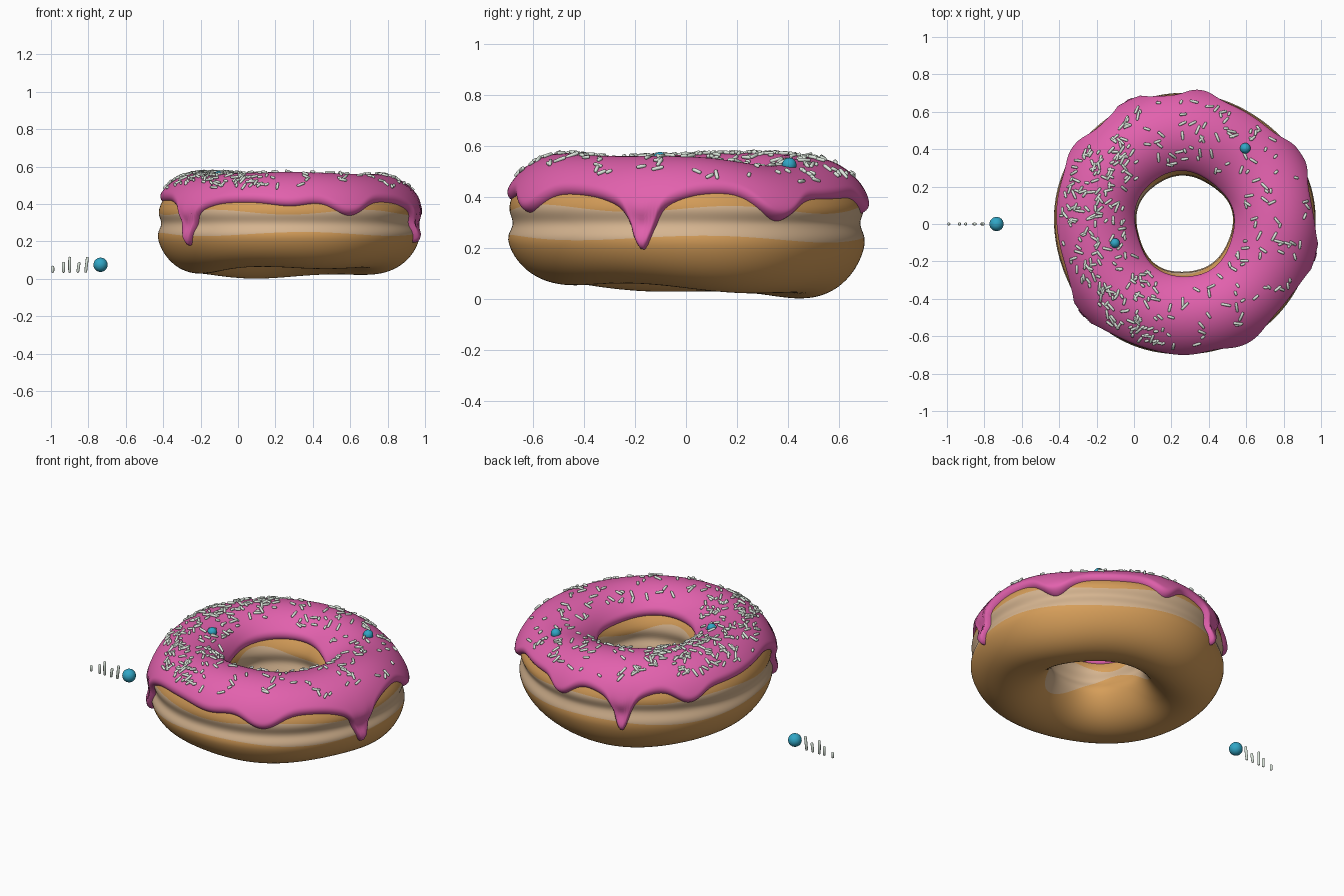
import bpy, bmesh, math, random
from math import sin, cos, asin, radians, degrees, pi, exp
from mathutils import Vector

random.seed(7)
if "Cube" in bpy.data.objects:
    bpy.data.objects.remove(bpy.data.objects["Cube"])

CENTRE_X, RING_R, MID_Z = 0.268, 0.478, 0.285
HALF_W, HALF_H = 0.23, 0.25


def material(name, rgb):
    m = bpy.data.materials.new(name)
    m.use_nodes = True
    m.diffuse_color = (*rgb, 1)
    m.node_tree.nodes["Principled BSDF"].inputs["Base Color"].default_value = (*rgb, 1)
    return m


icing_pink = material("icing pink", (0.76, 0.12, 0.42))
dough_gold = material("dough gold", (0.67, 0.34, 0.1))
dough_pale = material("dough pale", (0.67, 0.46, 0.28))
sprinkle_pale = material("sprinkle pale", (0.72, 0.8, 0.72))
pearl_blue = material("pearl blue", (0.03, 0.38, 0.56))


def bump(theta, centre, width):
    """Bell curve around an angle in degrees."""
    d = (degrees(theta) - centre + 180) % 360 - 180
    return exp(-(d / width) ** 2)


def ring_point(theta, phi, offset=0.0):
    """Point on the lumpy ring: theta runs round the hole, phi round the section."""
    w, h = HALF_W + offset, HALF_H + offset
    z = MID_Z + h * sin(phi)
    waist = 0.026 * exp(-((z - 0.295) / 0.045) ** 2)
    r = RING_R + cos(phi) * (w - waist)
    r += 0.004 * sin(3 * theta + 1) + 0.004 * sin(5 * theta)
    if sin(phi) < 0:
        z += sin(phi) * (0.026 * cos(theta - radians(105)) + 0.008 * sin(4 * theta))
    else:
        z += sin(phi) * (0.006 * sin(3 * theta) - 0.048 * bump(theta, 42, 30))
    return Vector((CENTRE_X + r * cos(theta), r * sin(theta), z))


def section_angle(z):
    """Outer section angle at a height."""
    return asin((z - MID_Z) / HALF_H)


# Icing drips: angle, lowest height, width in degrees
DRIPS = [(-14, 0.19, 5.5), (31, 0.30, 9), (83, 0.34, 7), (114, 0.19, 5.5),
         (145, 0.345, 8), (221, 0.17, 5.5), (272, 0.385, 12), (298, 0.33, 10)]


def icing_edge(theta):
    """Section angle at which the icing stops on the outside."""
    z = 0.415 + 0.008 * sin(4 * theta)
    for angle, low, width in DRIPS:
        shape = bump(theta, angle, width)
        if low < 0.25:
            shape = 0.7 * bump(theta, angle, width * 0.8) + 0.3 * bump(theta, angle, width * 2.2)
        z -= (0.415 - low) * shape
    return section_angle(z)


def finish(name, bm, mats):
    bmesh.ops.recalc_face_normals(bm, faces=bm.faces)
    mesh = bpy.data.meshes.new(name)
    bm.to_mesh(mesh)
    bm.free()
    for m in mats:
        mesh.materials.append(m)
    for p in mesh.polygons:
        p.use_smooth = True
    ob = bpy.data.objects.new(name, mesh)
    bpy.context.collection.objects.link(ob)


def skin(bm, rows, closed, pale=()):
    """Quads between neighbouring rows of vertices; pale steps get the second colour."""
    n = len(rows)
    for i in range(n):
        a, b = rows[i], rows[(i + 1) % n]
        for j in range(len(a) if closed else len(a) - 1):
            k = (j + 1) % len(a)
            f = bm.faces.new((a[j], b[j], b[k], a[k]))
            f.material_index = 1 if j in pale else 0


# Dough ring: section steps follow the edges of the pale band, outside and inside
bm = bmesh.new()
N, STEP = 180, 18
rows = []
for i in range(N):
    t = 2 * pi * i / N
    out_low = section_angle(0.235 + 0.012 * sin(4 * t + 1))
    out_high = section_angle(0.356 + 0.014 * sin(5 * t))
    in_high = pi - section_angle(0.37 + 0.03 * sin(3 * t))
    in_low = pi - section_angle(0.22 + 0.09 * sin(2 * t + 0.6))
    stops = [-pi / 2, out_low, out_high, pi / 2, in_high, in_low, 3 * pi / 2]
    rows.append([bm.verts.new(ring_point(t, a + (b - a) * j / STEP))
                 for a, b in zip(stops, stops[1:]) for j in range(STEP)])
skin(bm, rows, True, [*range(STEP, 2 * STEP), *range(4 * STEP, 5 * STEP)])
finish("dough_ring", bm, [dough_gold, dough_pale])

# Icing shell with rounded, dripping edges tucked into the dough
bm = bmesh.new()
N, M = 320, 60
rows = []
for i in range(N):
    t = 2 * pi * i / N
    start = icing_edge(t)
    end = radians(148 + 4 * sin(2 * t + 1))
    row = []
    for j in range(M + 1):
        phi = start + (end - start) * (0.5 - 0.5 * cos(pi * j / M))
        reach = max(0, min(1, (phi - start) / 0.16, (end - phi) / 0.16))
        row.append(bm.verts.new(ring_point(
            t, phi, -0.008 + 0.038 * math.sqrt(1 - (1 - reach) ** 2))))
    rows.append(row)
skin(bm, rows, False)
finish("icing", bm, [icing_pink])


def add_rod(bm, centre, axis, length, radius):
    """Round-ended rod: a ball whose two halves are pulled apart."""
    ball = bmesh.ops.create_uvsphere(bm, u_segments=12, v_segments=8, radius=radius)
    rot = axis.to_track_quat('Z', 'Y')
    for v in ball["verts"]:
        if abs(v.co.z) > radius * 0.1:
            v.co.z += math.copysign(length / 2 - radius, v.co.z)
        v.co = rot @ v.co + centre


# Sprinkles scattered on the icing, denser on one side
bm = bmesh.new()
placed = 0
while placed < 360:
    t, phi = random.uniform(0, 2 * pi), radians(random.uniform(46, 128))
    p = ring_point(t, phi, 0.034)
    dense = 0.38 + 0.62 * max(0, min(1, (0.2 - p.x - 0.2 * p.y) / 0.3))
    if random.random() > dense * (p.xy - Vector((CENTRE_X, 0))).length / 0.7:
        continue
    du = (ring_point(t + 0.01, phi, 0.034) - p).normalized()
    dv = (ring_point(t, phi + 0.01, 0.034) - p).normalized()
    a = random.uniform(0, 2 * pi)
    axis = du * cos(a) + dv * sin(a) + du.cross(dv) * random.uniform(-0.2, 0.2)
    add_rod(bm, p, axis, random.choice((0.028, 0.04, 0.048, 0.055)), 0.0075)
    placed += 1
finish("sprinkles", bm, [sprinkle_pale])

# Row of loose sprinkles standing beside the ring
bm = bmesh.new()
for x, top, lean in [(-0.99, 0.07, 0), (-0.933, 0.09, 0), (-0.9, 0.118, 0),
                     (-0.853, 0.09, 0.15), (-0.81, 0.118, 0.12)]:
    add_rod(bm, Vector((x, 0, (top + 0.032) / 2)), Vector((lean, 0, 1)),
            top - 0.032, 0.008)
finish("loose_sprinkles", bm, [sprinkle_pale])

# Blue pearls: one loose, two set in the icing
for name, pos, radius in [("loose_pearl", (-0.735, 0, 0.075), 0.038),
                          ("front_pearl", (-0.102, -0.102, 0.55), 0.026),
                          ("back_pearl", (0.595, 0.405, 0.525), 0.028)]:
    bm = bmesh.new()
    bmesh.ops.create_uvsphere(bm, u_segments=24, v_segments=16, radius=radius)
    bmesh.ops.translate(bm, verts=bm.verts, vec=pos)
    finish(name, bm, [pearl_blue])
